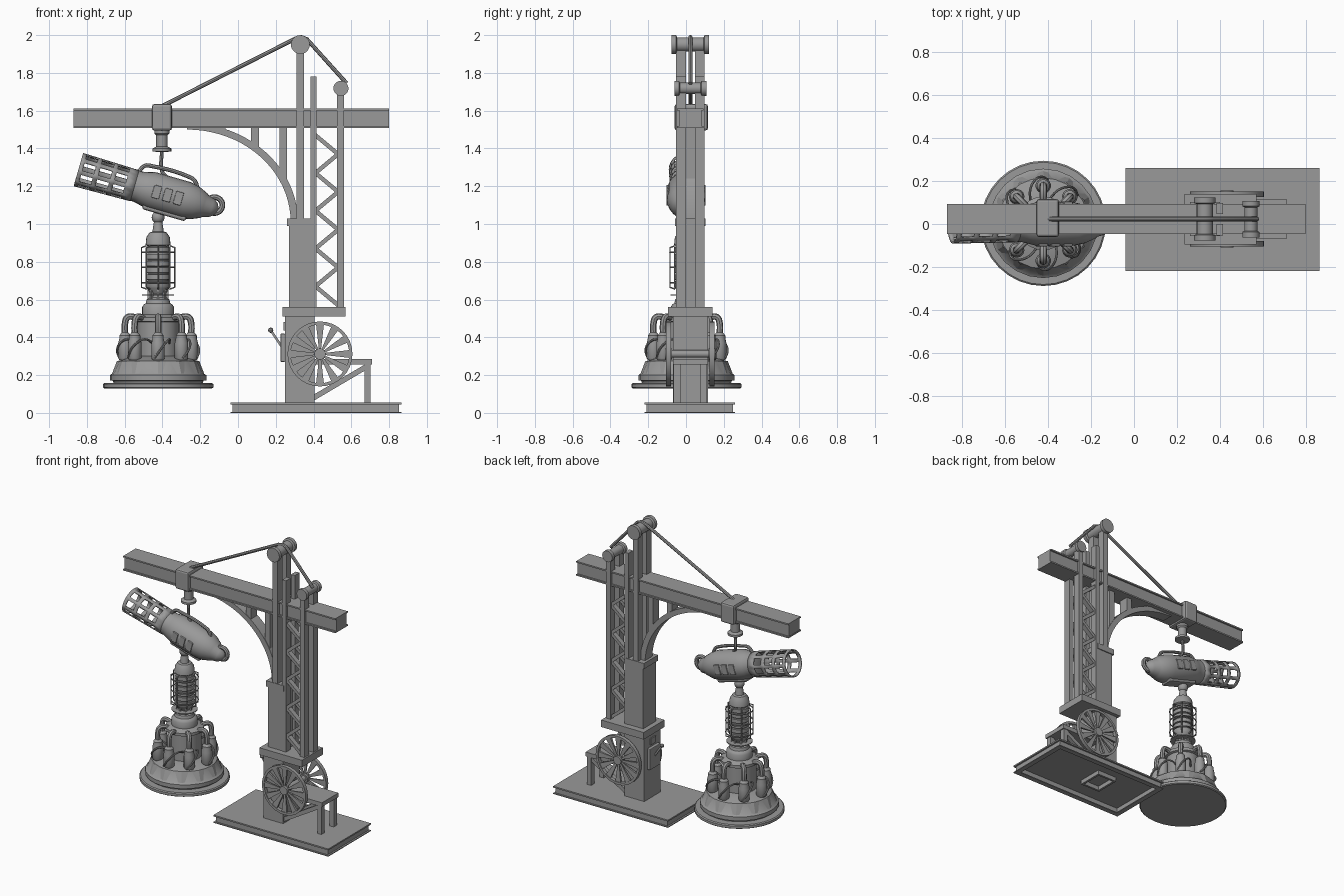
import bpy, bmesh, math
from mathutils import Vector, Matrix

if "Cube" in bpy.data.objects:
    bpy.data.objects.remove(bpy.data.objects["Cube"])

metal = bpy.data.materials.new("plain_grey")
metal.use_nodes = True
GREY = (0.32, 0.32, 0.32, 1)
metal.diffuse_color = GREY
metal.node_tree.nodes["Principled BSDF"].inputs["Base Color"].default_value = GREY
CY = 0.023                              # crane centre line
ENGINE = Vector((-0.423, 0.003, 0))


def finish(name, bm, matrix=None, smooth=False):
    bmesh.ops.recalc_face_normals(bm, faces=bm.faces)
    mesh = bpy.data.meshes.new(name)
    bm.to_mesh(mesh)
    bm.free()
    return place(name, mesh, matrix, smooth)


def place(name, mesh, matrix=None, smooth=False):
    ob = bpy.data.objects.new(name, mesh)
    bpy.context.collection.objects.link(ob)
    mesh.materials.clear()
    mesh.materials.append(metal)
    if matrix:
        ob.matrix_world = matrix
    if smooth:
        bpy.ops.object.select_all(action='DESELECT')
        ob.select_set(True)
        bpy.context.view_layer.objects.active = ob
        bpy.ops.object.shade_smooth_by_angle(angle=math.radians(35))
    return ob


def box(name, x, y, z, bevel=0, matrix=None):
    bm = bmesh.new()
    size = [b - a for a, b in (x, y, z)]
    mid = [(a + b) / 2 for a, b in (x, y, z)]
    bmesh.ops.create_cube(bm, size=1, matrix=Matrix.Translation(mid) @ Matrix.Diagonal((*size, 1)))
    if bevel:
        bmesh.ops.bevel(bm, geom=bm.edges[:], offset=bevel, segments=2, affect='EDGES', profile=0.5)
    return finish(name, bm, matrix)


def lathe(name, profile, sides=24, matrix=None, smooth=True, edit=None):
    bm = bmesh.new()
    rings = [[bm.verts.new((r * math.cos(a), r * math.sin(a), z))
              for a in (math.tau * k / sides for k in range(sides))] for r, z in profile]
    for low, high in zip(rings, rings[1:]):
        for k in range(sides):
            n = (k + 1) % sides
            bm.faces.new((low[k], low[n], high[n], high[k]))
    if edit:
        edit(bm, sides)
    else:
        bm.faces.new(rings[0])
        bm.faces.new(rings[-1])
    return finish(name, bm, matrix, smooth)


def tube(name, points, radius, matrix=None, cyclic=False, curved=True):
    curve = bpy.data.curves.new(name, 'CURVE')
    curve.dimensions = '3D'
    curve.bevel_depth, curve.bevel_resolution, curve.resolution_u = radius, 2, 5
    curve.use_fill_caps = True
    spline = curve.splines.new('BEZIER')
    spline.bezier_points.add(len(points) - 1)
    for bp, p in zip(spline.bezier_points, points):
        bp.co = p
        bp.handle_left_type = bp.handle_right_type = 'AUTO' if curved else 'VECTOR'
    spline.use_cyclic_u = cyclic
    temp = bpy.data.objects.new(name + "_path", curve)
    bpy.context.collection.objects.link(temp)
    graph = bpy.context.evaluated_depsgraph_get()
    mesh = bpy.data.meshes.new_from_object(temp.evaluated_get(graph))
    bpy.data.objects.remove(temp)
    return place(name, mesh, matrix, True)


def strut(name, a, b, width, depth):
    a, b = Vector(a), Vector(b)
    d = b - a
    m = Matrix.Translation(a) @ Matrix.Rotation(math.atan2(d.x, d.z), 4, 'Y')
    return box(name, (-width / 2, width / 2), (-depth / 2, depth / 2), (0, d.length), 0, m)


def around(half):
    return (CY - half, CY + half)


def at(x, y, z):
    return Matrix.Translation((x, y, z))


def circle(r, z, count=12):
    return [(r * math.cos(math.tau * k / count), r * math.sin(math.tau * k / count), z) for k in range(count)]


ALONG_Y = Matrix.Rotation(math.radians(-90), 4, 'X')

# Base: top plate, recessed side walls, bottom flange, open underneath
BX, BY = (-0.04, 0.865), (-0.22, 0.26)
box("base_plate", BX, BY, (0.045, 0.055))
for side in (0, 1):
    s = 1 - 2 * side
    wx, wy = BX[side] + s * 0.012, BY[side] + s * 0.012
    box("base_end_wall", sorted((wx, wx + s * 0.01)), (BY[0] + 0.012, BY[1] - 0.012), (0, 0.05))
    box("base_side_wall", (BX[0] + 0.012, BX[1] - 0.012), sorted((wy, wy + s * 0.01)), (0, 0.05))
    box("base_end_flange", sorted((BX[side], BX[side] + s * 0.035)), BY, (0, 0.006))
    box("base_side_flange", BX, sorted((BY[side], BY[side] + s * 0.035)), (0, 0.006))
    ex, ey = (0.25, 0.39)[side], (CY - 0.09, CY + 0.075)[side]
    box("socket_frame_end", (ex, ex + 0.015), around(0.09), (0.015, 0.05))
    box("socket_frame_side", (0.25, 0.405), (ey, ey + 0.015), (0.015, 0.05))

# Column
box("lower_column", (0.248, 0.405), around(0.093), (0.05, 0.52))
box("platform", (0.235, 0.57), around(0.118), (0.51, 0.56))
box("upper_column", (0.27, 0.395), around(0.073), (0.55, 1.02))
box("column_cap", (0.26, 0.4), around(0.08), (0.99, 1.03))

# Masts, rear posts and lattice
for y in (CY - 0.05, CY + 0.05):
    yr = (y - 0.026, y + 0.026)
    box("mast", (0.31, 0.35), yr, (1.02, 1.95))
    box("lattice_post", (0.385, 0.415), yr, (0.55, 1.78))
    box("rear_post", (0.525, 0.56), yr, (0.55, 1.71))
    nodes = [(0.41 if k % 2 else 0.53, y, 0.57 + k * 0.1) for k in range(10)]
    for a, b in zip(nodes, nodes[1:]):
        strut("lattice_diagonal", a, b, 0.022, 0.035)

# Beam
box("beam_web", (-0.87, 0.8), around(0.058), (1.515, 1.605))
for z in (1.508, 1.601):
    box("beam_flange", (-0.872, 0.8), around(0.07), (z, z + 0.01))

# Curved brace and hangers
bm = bmesh.new()
steps, rows = 20, []
for k in range(steps + 1):
    a = math.pi / 2 * k / steps
    rows.append([bm.verts.new((-0.27 + r * 1.12 * math.cos(a), y, 1.01 + r * math.sin(a)))
                 for r, y in ((0.49, CY - 0.04), (0.49, CY + 0.04), (0.525, CY + 0.04), (0.525, CY - 0.04))])
for p, q in zip(rows, rows[1:]):
    for k in range(4):
        bm.faces.new((p[k], p[(k + 1) % 4], q[(k + 1) % 4], q[k]))
bm.faces.new(rows[0])
bm.faces.new(rows[-1])
finish("curved_brace", bm, None, True)
for x, z in ((-0.085, 1.48), (0.09, 1.41), (0.24, 1.24)):
    box("brace_hanger", (x - 0.02, x + 0.02), around(0.035), (z, 1.515))

# Pulleys and rope
for x, z, r, half in ((0.33, 1.95, 0.05, 0.1), (0.545, 1.718, 0.04, 0.085)):
    prof = [(r, -half), (r, 0.025 - half), (r * 0.75, 0.03 - half)]
    prof += [(a, -b) for a, b in reversed(prof)]
    lathe("pulley", prof, 20, at(x, CY, z) @ ALONG_Y)
tube("rope", [(-0.4, CY, 1.625), (0.305, CY, 1.982), (0.335, CY, 1.99), (0.365, CY, 1.978), (0.575, CY, 1.745)],
     0.011, curved=False)

# Trolley and hook
box("trolley", (-0.455, -0.35), (-0.06, 0.116), (1.495, 1.635), 0.012)
lathe("hook_neck", [(0.04, 1.5), (0.04, 1.48), (0.03, 1.47), (0.03, 1.41), (0.05, 1.4), (0.05, 1.385), (0.02, 1.38)],
      20, at(-0.403, 0.02, 0))
tube("hook", [(-0.403, 0.02, 1.39), (-0.403, 0.02, 1.28), (-0.38, 0.0, 1.24), (-0.41, -0.01, 1.22)], 0.01)

# Wheels with flared spokes
for y in (CY - 0.115, CY + 0.115):
    m = at(0.434, y, 0.312) @ ALONG_Y
    ring = [(0.155, -0.013), (0.172, -0.013), (0.172, 0.013), (0.155, 0.013), (0.155, -0.013)]
    lathe("wheel_rim", ring, 32, m, True, lambda b, n: bmesh.ops.remove_doubles(b, verts=b.verts, dist=0.0001))
    lathe("wheel_hub", [(0.03, -0.018), (0.03, 0.018)], 16, m)
    for k in range(12):
        bm = bmesh.new()
        bmesh.ops.create_cone(bm, cap_ends=True, segments=4, radius1=0.008, radius2=0.03, depth=0.135,
                              matrix=Matrix.Diagonal((1, 0.4, 1, 1)) @ at(0, 0, 0.093) @ Matrix.Rotation(math.pi / 4, 4, 'Z'))
        finish("wheel_spoke", bm, at(0.434, y, 0.312) @ Matrix.Rotation(math.tau * k / 12, 4, 'Y'))
lathe("wheel_axle", [(0.02, -0.11), (0.02, 0.11)], 12, at(0.434, CY, 0.312) @ ALONG_Y)

# Bench behind the column
box("bench_top", (0.4, 0.71), around(0.093), (0.255, 0.285))
for y in (CY - 0.07, CY + 0.07):
    box("bench_leg", (0.67, 0.702), (y - 0.018, y + 0.018), (0.05, 0.26))
    strut("bench_brace", (0.4, y, 0.08), (0.68, y, 0.245), 0.028, 0.03)

# Control panel and lever
box("control_panel", (0.225, 0.25), around(0.06), (0.27, 0.42), 0.005)
box("panel_light", (0.24, 0.25), around(0.03), (0.435, 0.48))
strut("lever", (0.235, CY, 0.345), (0.175, CY, 0.435), 0.012, 0.012)
lathe("lever_knob", [(0.002, -0.014), (0.011, -0.009), (0.014, 0), (0.011, 0.009), (0.002, 0.014)], 10, at(0.173, CY, 0.438))


# Engine body
def panels(bm, sides):
    faces = bm.faces[:]
    bmesh.ops.inset_individual(bm, faces=faces, thickness=0.008, depth=0.007)


E = Matrix.Translation(ENGINE)
lathe("engine_disk", [(0.285, 0.13), (0.292, 0.135), (0.292, 0.152), (0.285, 0.158), (0.24, 0.158)], 32, E)
lathe("engine_skirt", [(0.235, 0.155), (0.24, 0.17), (0.255, 0.172), (0.255, 0.2), (0.24, 0.21), (0.212, 0.275),
                       (0.16, 0.29), (0.11, 0.3)], 24, E)
lathe("skirt_panels", [(0.245, 0.205), (0.218, 0.275)], 12, E, False, panels)
lathe("engine_core", [(0.11, 0.28), (0.11, 0.48), (0.125, 0.485), (0.125, 0.505), (0.1, 0.515), (0.085, 0.52),
                      (0.085, 0.56), (0.075, 0.575), (0.065, 0.58), (0.06, 0.6), (0.045, 0.61), (0.04, 0.63),
                      (0.06, 0.66), (0.065, 0.67)], 24, E)
ribs = [(r, 0.67 + 0.036 * k + dz) for k in range(6) for r, dz in ((0.066, 0), (0.066, 0.026), (0.057, 0.028), (0.057, 0.034))]
lathe("ribbed_barrel", [(0.06, 0.66)] + ribs + [(0.066, 0.89), (0.062, 0.93), (0.045, 0.955), (0.03, 0.96),
                                               (0.024, 1.0), (0.02, 1.02)], 24, E)
lathe("neck_fin_ring", [(0.085, 0.622), (0.085, 0.628)], 16, E)
ball = [(0.034 * math.cos(a), 0.034 * math.sin(a)) for a in (math.pi * (k / 10 - 0.5) * 0.98 for k in range(11))]
lathe("ball_joint", ball, 16, E @ at(0, 0, 1.035))
lathe("joint_stem", [(0.016, 1.03), (0.016, 1.1)], 12, E)

# Pods with bent pipes, cage wires and neck fins around the engine
for k in range(8):
    turn = E @ Matrix.Rotation(math.tau * k / 8, 4, 'Z')
    lathe("pod", [(0.03, 0.28), (0.036, 0.29), (0.036, 0.37), (0.03, 0.395), (0.03, 0.41), (0.018, 0.425)],
          14, turn @ at(0.175, 0, 0))
    tube("pod_pipe", [(0.175, 0, 0.41), (0.175, 0, 0.475), (0.163, 0, 0.505), (0.14, 0, 0.51), (0.1, 0, 0.495)], 0.017, turn)
    tube("pod_cable", [(0.205, -0.02, 0.29), (0.217, 0.01, 0.33), (0.2, 0.04, 0.37), (0.16, 0.06, 0.39), (0.1, 0.06, 0.37)],
         0.006, turn)
    tube("cage_wire", [(0.06, 0, 0.655), (0.088, 0, 0.665), (0.088, 0, 0.875), (0.062, 0, 0.885)], 0.004, turn, curved=False)
    box("neck_fin", (0.03, 0.055), (-0.006, 0.006), (0.6, 0.66), 0, turn)
for z in (0.69, 0.77, 0.85):
    tube("cage_ring", circle(0.088, z), 0.004, E, True)


# Tilted capsule: windowed tube, body, nose, handle and ring
C = at(-0.845, 0, 1.288) @ Matrix.Rotation(math.radians(106), 4, 'Y')


def cut_windows(bm, sides):
    bm.faces.ensure_lookup_table()
    holes = [f for i, f in enumerate(bm.faces) if (i // sides) % 2 == 1 and (i % sides) % 3 != 0]
    bmesh.ops.delete(bm, geom=holes, context='FACES')


cuts = (0, 0.022, 0.085, 0.11, 0.175, 0.2, 0.26, 0.31)
frame = lathe("windowed_tube", [(0.087 - 0.02 * t, t) for t in cuts], 24, C, True, cut_windows)
solid = frame.modifiers.new("thickness", 'SOLIDIFY')
solid.thickness, solid.offset = 0.009, 0
lathe("capsule_body", [(0.07, 0.295), (0.083, 0.3), (0.083, 0.33), (0.09, 0.36), (0.1, 0.4), (0.1, 0.59), (0.09, 0.64),
                       (0.068, 0.69), (0.06, 0.7), (0.05, 0.735), (0.03, 0.76), (0.008, 0.77)], 24, C)
box("keel", (0.06, 0.108), (-0.045, 0.045), (0.38, 0.62), 0.012, C)
tube("carry_handle", [(-0.08, 0, 0.31), (-0.118, 0, 0.335), (-0.125, 0, 0.37), (-0.125, 0, 0.57), (-0.115, 0, 0.605),
                      (-0.07, 0, 0.64)], 0.011, C)
for s in (-1, 1):
    for t in (0.41, 0.47, 0.53):
        box("side_panel", (-0.035, 0.035), sorted((s * 0.085, s * 0.104)), (t, t + 0.042), 0.004, C)
tube("nose_ring", circle(0.042, 0, 10), 0.015, at(-0.125, 0, 1.1) @ ALONG_Y, True)
